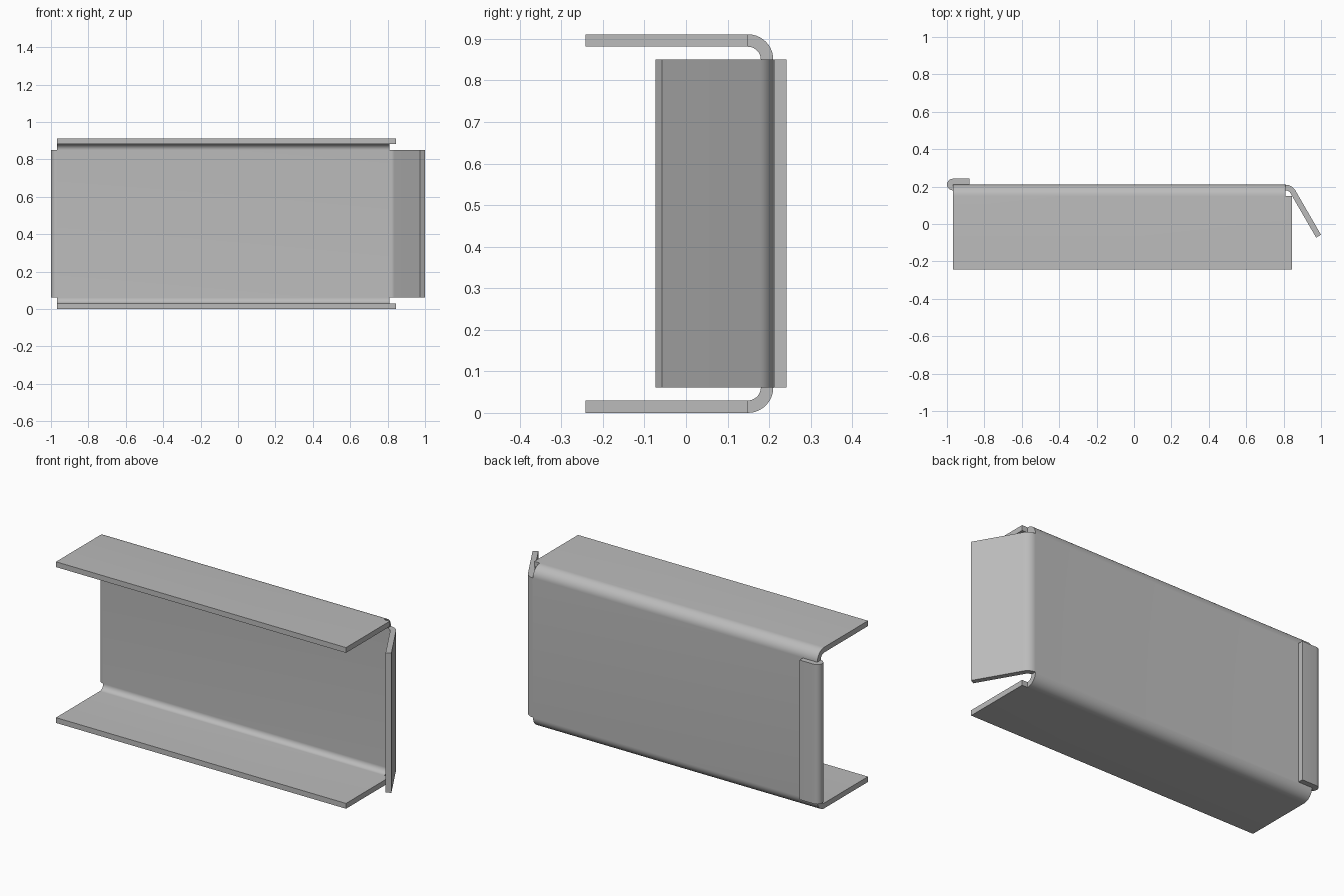
import bpy, bmesh
from math import sin, cos, radians
from mathutils import Vector

cube = bpy.data.objects.get("Cube")
if cube:
    bpy.data.objects.remove(cube)

THICK = 0.03             # sheet thickness
HEIGHT = 0.911
RADIUS = 0.061           # outer bend radius
BACK, FRONT_EDGE = 0.21, -0.242
LEFT, RIGHT, LIP = -0.969, 0.81, 0.845
LOW, HIGH = RADIUS, HEIGHT - RADIUS
AXIS_Y = BACK - RADIUS
STEPS = 10

bm = bmesh.new()
pairs = {}               # rear sheet point -> (rear vertex, front vertex)


def arc(cx, cy, rear_r, front_r, start, end):
    """Points of a bend as (rear, front) 2D pairs."""
    result = []
    for i in range(STEPS + 1):
        a = radians(start + (end - start) * i / STEPS)
        d = Vector((cos(a), sin(a)))
        c = Vector((cx, cy))
        result.append((c + d * rear_r, c + d * front_r))
    return result


def extend(section, direction, length):
    """Continue a section with a flat piece."""
    step = Vector(direction) * length
    rear, front = section[-1]
    return section + [(rear + step, front + step)]


def vertex_pair(rear, front):
    key = tuple(round(c, 5) for c in rear)
    if key not in pairs:
        pairs[key] = (bm.verts.new(rear), bm.verts.new(front))
    return pairs[key]


def strip(section, place, start, end):
    """Sweep a section between two stations as rear and front skins."""
    rails = [[vertex_pair(place(r, s), place(f, s)) for r, f in section]
             for s in (start, end)]
    for i in range(len(section) - 1):
        corners = (rails[0][i], rails[0][i + 1], rails[1][i + 1], rails[1][i])
        for side in (0, 1):
            bm.faces.new([c[side] for c in corners])


def upright(p, z):
    return Vector((p.x, p.y, z))


def upper(p, x):
    return Vector((x, p.x, p.y))


def lower(p, x):
    return Vector((x, p.x, HEIGHT - p.y))


# Back panel with the angled wing on one end and the folded hem on the other
wing = extend(arc(RIGHT, AXIS_Y, RADIUS, RADIUS - THICK, 90, 30),
              (0.5, -cos(radians(30))), 0.274)
gap = 0.001
hem = extend(arc(LEFT, BACK + gap, gap, THICK + gap, 270, 90), (1, 0), 0.089)
strip([hem[0], wing[0]], upright, LOW, HIGH)
strip(wing, upright, LOW, HIGH)
strip(hem, upright, LOW, HIGH)

# Top and bottom flanges, with lips that run past the bend
bend = arc(AXIS_Y, HIGH, RADIUS, RADIUS - THICK, 0, 90)
flange = extend(bend, (-1, 0), AXIS_Y - FRONT_EDGE)
for place in (upper, lower):
    strip(flange, place, LEFT, RIGHT)
    strip(flange[-2:], place, RIGHT, LIP)

# Close the sheet rim between the two skins
twin = {rear: front for rear, front in pairs.values()}
rim = [e for e in bm.edges if e.is_boundary and e.verts[0] in twin]
for edge in rim:
    a, b = edge.verts
    bm.faces.new((a, b, twin[b], twin[a]))
bmesh.ops.recalc_face_normals(bm, faces=bm.faces)

mesh = bpy.data.meshes.new("folded_channel")
bm.to_mesh(mesh)
bm.free()
channel = bpy.data.objects.new("folded_channel", mesh)
bpy.context.collection.objects.link(channel)

# Plain grey metal
grey = bpy.data.materials.new("grey_metal")
grey.use_nodes = True
colour = (0.5, 0.5, 0.5, 1)
grey.diffuse_color = colour
grey.node_tree.nodes["Principled BSDF"].inputs["Base Color"].default_value = colour
mesh.materials.append(grey)

bpy.ops.object.select_all(action="DESELECT")
channel.select_set(True)
bpy.context.view_layer.objects.active = channel
bpy.ops.object.shade_smooth_by_angle(angle=radians(30))
